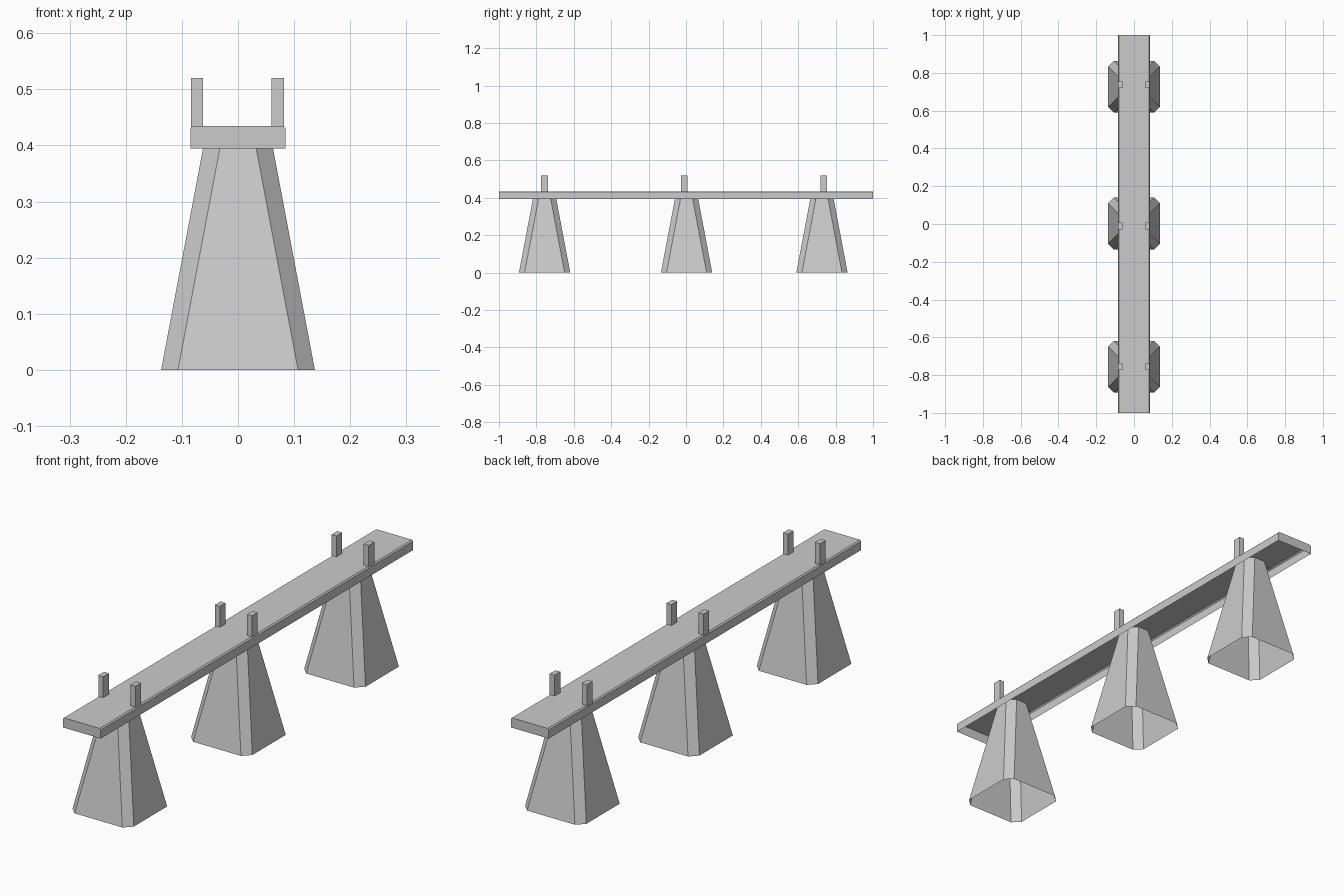
import bpy, bmesh

if "Cube" in bpy.data.objects:
    bpy.data.objects.remove(bpy.data.objects["Cube"])


def make_object(name, bm):
    mesh = bpy.data.meshes.new(name)
    bm.to_mesh(mesh)
    bm.free()
    obj = bpy.data.objects.new(name, mesh)
    bpy.context.collection.objects.link(obj)
    return obj


def loft(name, rings, cap_first=False, cap_last=False, closed=True):
    """Skin between rings of points, optionally capping either end."""
    bm = bmesh.new()
    loops = [[bm.verts.new(p) for p in ring] for ring in rings]
    for a, b in zip(loops, loops[1:]):
        n = len(a)
        for i in range(n if closed else n - 1):
            j = (i + 1) % n
            bm.faces.new((a[i], a[j], b[j], b[i]))
    if cap_first:
        bm.faces.new(loops[0][::-1])
    if cap_last:
        bm.faces.new(loops[-1])
    return make_object(name, bm)


def cut_square(half, cut, y, z):
    """Square outline with cut corners, counter-clockwise."""
    s = half - cut
    pts = [(half, -s), (half, s), (s, half), (-s, half),
           (-half, s), (-half, -s), (-s, -half), (s, -half)]
    return [(px, y + py, z) for px, py in pts]


# Deck: chamfered channel, open underneath, closed at both ends
profile = [(0.085, 0.395), (0.085, 0.430), (0.080, 0.435),
           (-0.080, 0.435), (-0.085, 0.430), (-0.085, 0.395)]
loft("deck", [[(x, y, z) for x, z in profile] for y in (1, -1)],
     cap_first=True, cap_last=True, closed=False)

# Tapered piers: hollow, reaching up inside the deck
for i, y in enumerate((-0.756, 0.003, 0.727)):
    loft(f"pier_{i + 1}", [cut_square(0.137, 0.03, y, 0.0),
                           cut_square(0.055, 0.03, y, 0.434)])

# Railing posts: pairs along the deck edges
for i, y in enumerate((-0.756, -0.010, 0.737)):
    for side, x in (("left", -0.073), ("right", 0.071)):
        rings = [[(x + sx * 0.011, y + sy * 0.018, z)
                  for sx, sy in ((-1, -1), (1, -1), (1, 1), (-1, 1))]
                 for z in (0.432, 0.52)]
        loft(f"post_{side}_{i + 1}", rings, cap_first=False, cap_last=True)
